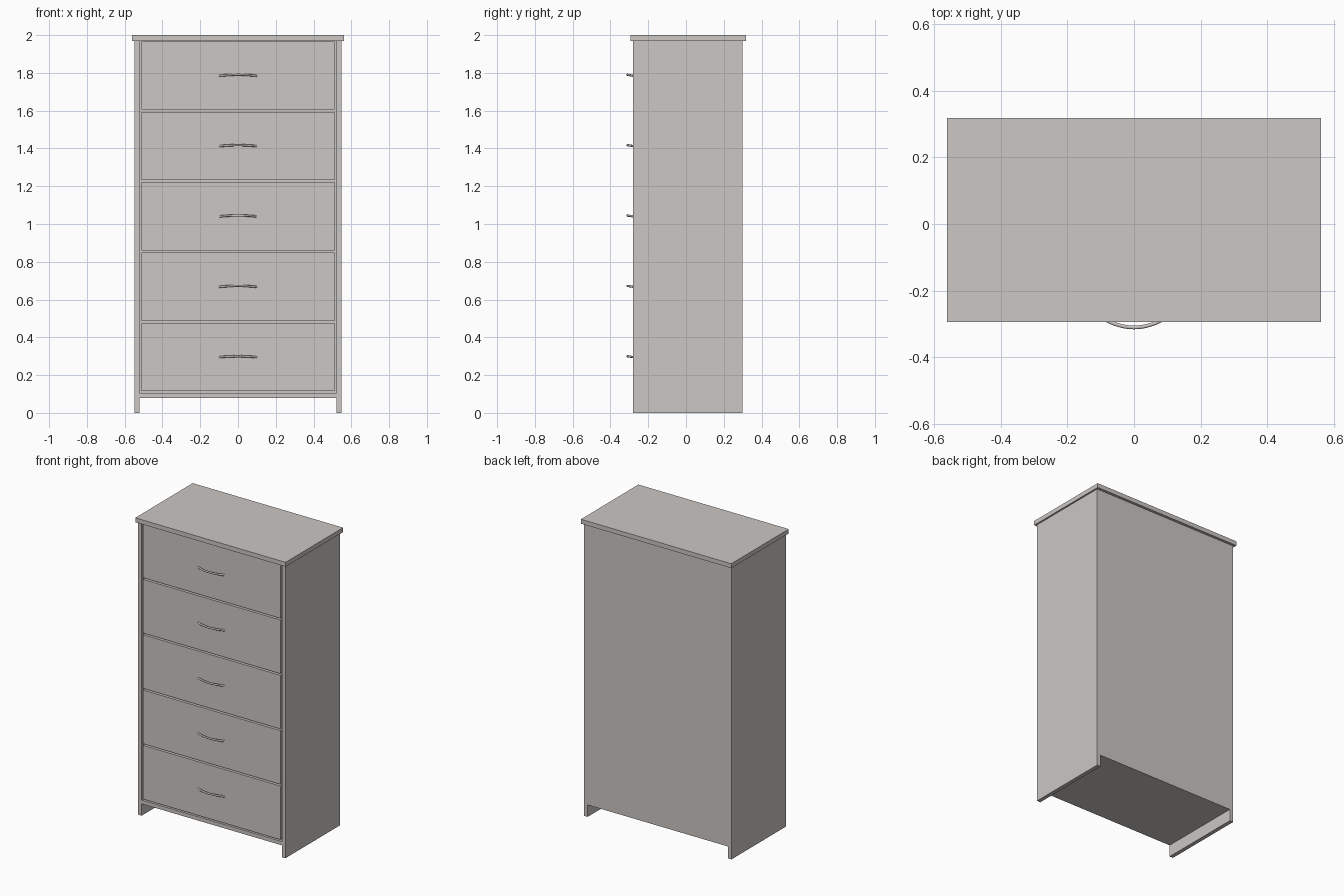
import bpy
import bmesh
import math
from mathutils import Vector

if "Cube" in bpy.data.objects:
    bpy.data.objects.remove(bpy.data.objects["Cube"], do_unlink=True)

paint = bpy.data.materials.new("warm_grey")
paint.use_nodes = True
COLOUR = (0.60, 0.57, 0.55, 1)
paint.diffuse_color = COLOUR
paint.node_tree.nodes["Principled BSDF"].inputs["Base Color"].default_value = COLOUR


def add_object(name, bm):
    bmesh.ops.recalc_face_normals(bm, faces=bm.faces)
    mesh = bpy.data.meshes.new(name)
    bm.to_mesh(mesh)
    bm.free()
    mesh.materials.append(paint)
    obj = bpy.data.objects.new(name, mesh)
    bpy.context.collection.objects.link(obj)
    return obj


def add_box(bm, low, high):
    low, high = Vector(low), Vector(high)
    verts = bmesh.ops.create_cube(bm, size=1)["verts"]
    for v in verts:
        v.co = (low + high) / 2 + v.co * (high - low)


def board(name, low, high):
    bm = bmesh.new()
    add_box(bm, low, high)
    return add_object(name, bm)


FRONT, BACK = -0.28, 0.30
INNER, OUTER = 0.522, 0.549
BASE, TOP = 0.08, 1.97

# Carcass
board("top_board", (-0.56, -0.293, TOP), (0.56, 0.318, 2))
board("left_side", (INNER, FRONT, 0), (OUTER, BACK, TOP))
board("right_side", (-OUTER, FRONT, 0), (-INNER, BACK, TOP))
board("bottom_board", (-INNER, FRONT, BASE), (INNER, BACK - 0.012, BASE + 0.026))
board("back_panel", (-INNER, BACK - 0.012, BASE), (INNER, BACK, TOP))


# Drawer front with an open box behind it
def drawer(name, z, height):
    w, t = 0.512, 0.02
    top = z + height
    bm = bmesh.new()
    add_box(bm, (-w, FRONT, z), (w, FRONT + t, top))
    rear, low, high = BACK - 0.03, z + 0.02, top - 0.06
    for side in (-1, 1):
        xs = sorted((side * (w - 0.01), side * (w - 0.025)))
        add_box(bm, (xs[0], FRONT + t, low), (xs[1], rear, high))
    add_box(bm, (-w + 0.025, rear - 0.015, low), (w - 0.025, rear, high))
    add_box(bm, (-w + 0.025, FRONT + t, low), (w - 0.025, rear - 0.015, low + 0.01))
    add_object(name, bm)


# Bowed handle swept along a shallow arc
def handle(name, z, stations=17, sides=8):
    half, bow, radius = 0.097, 0.03, 0.006
    bm = bmesh.new()
    rings = []
    for i in range(stations):
        u = 2 * i / (stations - 1) - 1
        centre = Vector((half * u, FRONT - bow * (1 - u * u), z - 0.005 * u * u))
        normal = Vector((2 * bow * u, -half, 0)).normalized()
        ring = []
        for k in range(sides):
            a = math.tau * (k + 0.5) / sides
            offset = normal * math.cos(a) + Vector((0, 0, math.sin(a)))
            ring.append(bm.verts.new(centre + offset * radius))
        rings.append(ring)
    for a, b in zip(rings, rings[1:]):
        for k in range(sides):
            n = (k + 1) % sides
            bm.faces.new((a[k], a[n], b[n], b[k]))
    bm.faces.new(rings[0])
    bm.faces.new(rings[-1])
    obj = add_object(name, bm)
    bpy.ops.object.select_all(action="DESELECT")
    obj.select_set(True)
    bpy.context.view_layer.objects.active = obj
    bpy.ops.object.shade_smooth_by_angle(angle=math.radians(50))


PITCH = 0.3725
for i in range(5):
    z = 0.115 + i * PITCH
    drawer(f"drawer_{i + 1}", z, PITCH - 0.011)
    handle(f"handle_{i + 1}", z + 0.185)
